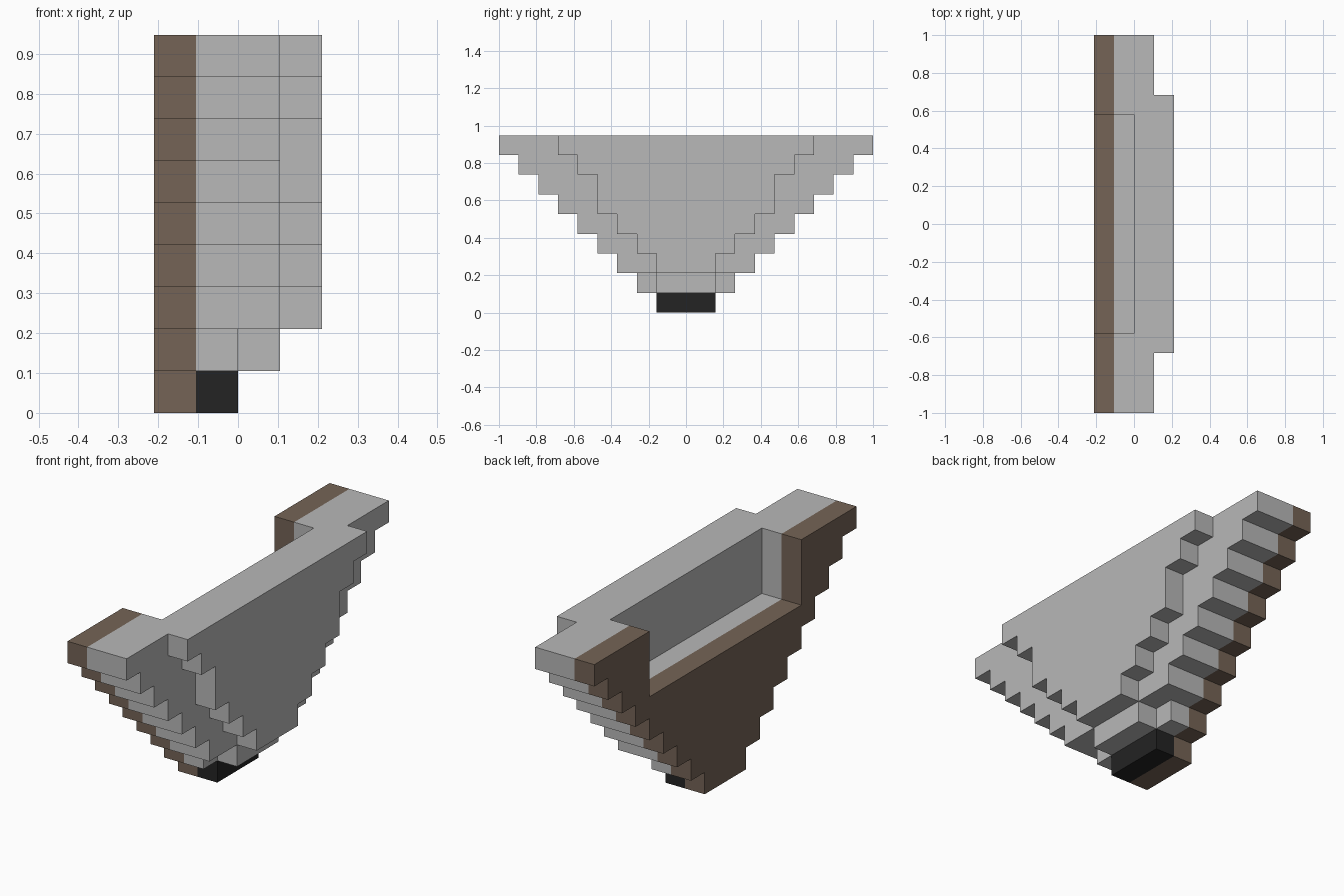
import bpy
import bmesh

cube = bpy.data.objects.get("Cube")
if cube:
    bpy.data.objects.remove(cube, do_unlink=True)

U = 2 / 19  # one step of the stair grid


def material(name, rgb):
    m = bpy.data.materials.new(name)
    m.use_nodes = True
    m.diffuse_color = (*rgb, 1)
    bsdf = next(n for n in m.node_tree.nodes if n.type == 'BSDF_PRINCIPLED')
    bsdf.inputs["Base Color"].default_value = (*rgb, 1)
    return m


grey = material("light_grey", (0.479, 0.479, 0.479))
brown = material("brown", (0.178, 0.127, 0.093))
black = material("black", (0.017, 0.017, 0.017))


def stepped_slab(name, mat, x0, z0, halves, notch=None):
    """Slab one step thick; halves lists the half length of each layer upwards.
    notch = (half length, floor height) cuts an open recess into the top."""
    side = []
    for i, h in enumerate(halves):
        if i and halves[i - 1] == h:
            side.pop()
        else:
            side.append((h, z0 + i))
        side.append((h, z0 + i + 1))
    if notch:
        half, floor = notch
        side += [(half, z0 + len(halves)), (half, floor)]
    outline = side + [(-y, z) for y, z in reversed(side)]

    bm = bmesh.new()
    face = bm.faces.new([bm.verts.new((x0 * U, y * U, z * U)) for y, z in outline])
    new = bmesh.ops.extrude_face_region(bm, geom=[face])["geom"]
    verts = [g for g in new if isinstance(g, bmesh.types.BMVert)]
    bmesh.ops.translate(bm, verts=verts, vec=(U, 0, 0))
    bmesh.ops.recalc_face_normals(bm, faces=bm.faces)
    mesh = bpy.data.meshes.new(name)
    bm.to_mesh(mesh)
    bm.free()
    mesh.materials.append(mat)
    obj = bpy.data.objects.new(name, mesh)
    bpy.context.collection.objects.link(obj)
    return obj


stairs = [k + 1.5 for k in range(9)]
recess = (5.5, 6)

# Recessed side: brown facing, grey core and the dark foot under it
stepped_slab("brown_facing", brown, -2, 0, stairs, recess)
stepped_slab("recessed_core", grey, -1, 1, stairs[1:], recess)
stepped_slab("foot_block", black, -1, 0, [1.5])

# Full-height middle layer and the smaller raised panel on the left side
stepped_slab("middle_layer", grey, 0, 1, [1.5] + stairs[2:])
stepped_slab("raised_panel", grey, 1, 2, [1.5, 2.5, 3.5, 4.5, 4.5, 5.5, 6.5])
